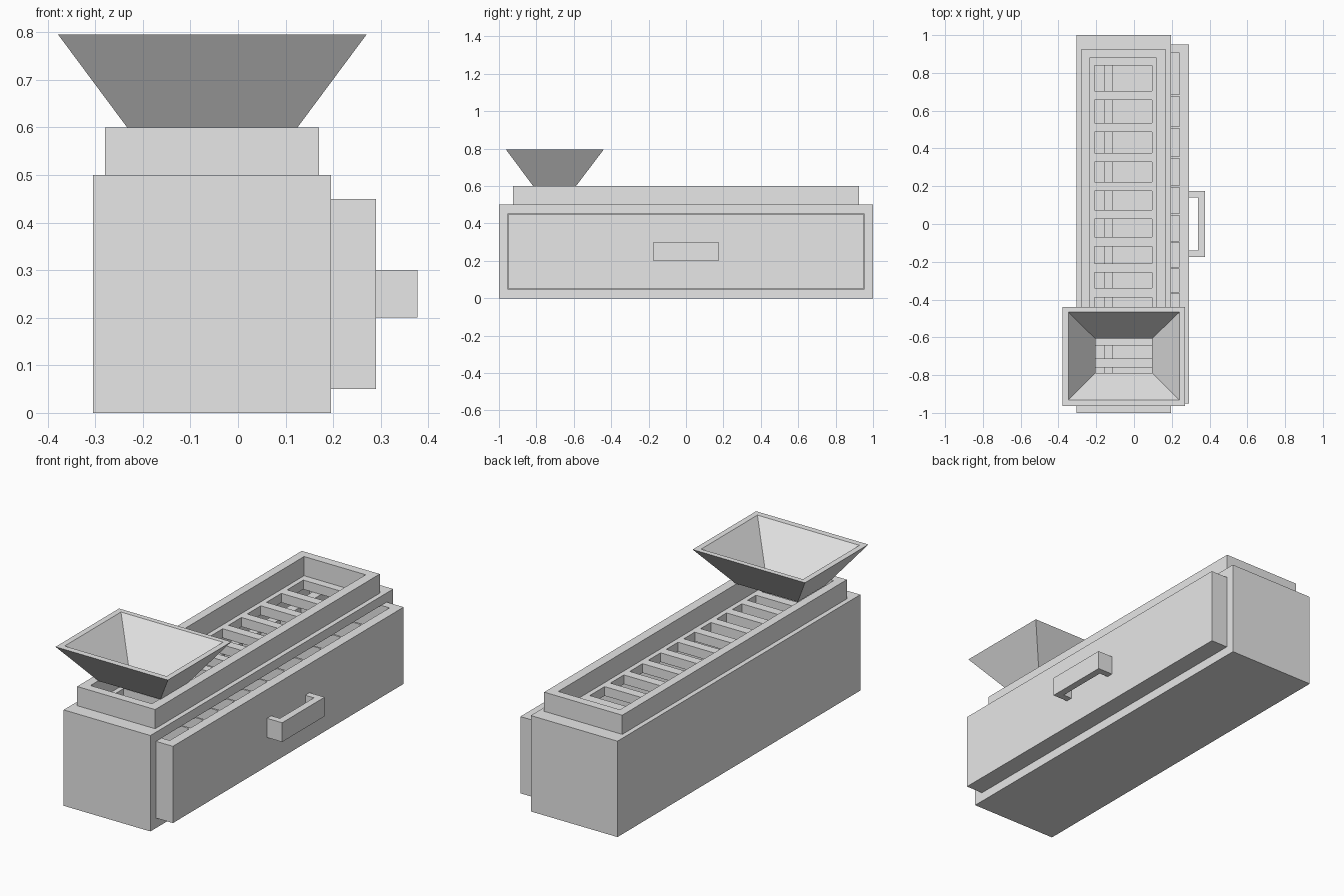
import bpy
import bmesh

if "Cube" in bpy.data.objects:
    bpy.data.objects.remove(bpy.data.objects["Cube"], do_unlink=True)

grey = bpy.data.materials.new("plain_grey")
grey.use_nodes = True
grey.diffuse_color = (0.8, 0.8, 0.8, 1)
grey.node_tree.nodes["Principled BSDF"].inputs["Base Color"].default_value = (0.8, 0.8, 0.8, 1)


def finish(name, bm):
    bmesh.ops.recalc_face_normals(bm, faces=bm.faces[:])
    mesh = bpy.data.meshes.new(name)
    bm.to_mesh(mesh)
    bm.free()
    mesh.materials.append(grey)
    obj = bpy.data.objects.new(name, mesh)
    bpy.context.collection.objects.link(obj)
    return obj


def boxes(name, spans):
    """One object of boxes, each given as x, y and z ranges."""
    bm = bmesh.new()
    for span in spans:
        for v in bmesh.ops.create_cube(bm, size=1)["verts"]:
            v.co = [lo + (c + 0.5) * (hi - lo) for c, (lo, hi) in zip(v.co, span)]
    return finish(name, bm)


def cut(obj, spans):
    """Subtract boxes from an object."""
    cutter = boxes("cutter", spans)
    cutter.hide_render = True
    mod = obj.modifiers.new("cut", "BOOLEAN")
    mod.operation, mod.solver, mod.object = "DIFFERENCE", "EXACT", cutter
    bpy.context.view_layer.objects.active = obj
    bpy.ops.object.modifier_apply(modifier=mod.name)
    bpy.data.objects.remove(cutter, do_unlink=True)


# Grading slots narrow towards the front; dividers sit under the bars
widths = [.133, .122, .111, .106, .1, .096, .09, .084, .082, .077, .069, .065]
bar = 0.048
slots, divider_ys = [], []
y = 0.838
for width in widths:
    slots.append((y - width, y))
    y -= width + bar
    divider_ys.append(y + bar / 2)
divider_ys.pop()

# Hollow housing, open on its left side for the drawer
housing = boxes("housing", [((-.305, .195), (-1, 1), (0, .5))])
cut(housing, [((-.255, .3), (-.952, .952), (.048, .452))])
cut(housing, [((-.21, .095), s, (.4, .6)) for s in slots])

# Raised rim around the slotted top
rim = boxes("tray_rim", [((-.28, .17), (-.925, .925), (.5, .6))])
cut(rim, [((-.235, .12), (-.88, .88), (.4, .7))])

# Partly opened drawer with compartments
drawer = boxes("drawer", [((-.16, .29), (-.95, .95), (.05, .45))])
cut(drawer, [((-.11, .24), (-.905, .905), (.1, .6))])
boxes("drawer_dividers", [((-.11, .24), (d - .005, d + .005), (.1, .449))
                          for d in divider_ys])

# Drawer handle
handle = boxes("drawer_handle", [((.29, .377), (-.175, .175), (.2, .3))])
cut(handle, [((.2, .34), (-.14, .14), (.1, .4))])

# Hopper: outer and inner rectangles joined into a thin funnel
bm = bmesh.new()
rings = []
for x0, x1, y0, y1, z in [(-.233, .125, -.817, -.588, .6), (-.378, .27, -.963, -.44, .795),
                          (-.348, .24, -.931, -.467, .795), (-.205, .095, -.788, -.607, .6)]:
    rings.append([bm.verts.new((px, py, z))
                  for px, py in ((x0, y0), (x1, y0), (x1, y1), (x0, y1))])
for a, b in zip(rings, rings[1:] + rings[:1]):
    for i in range(4):
        j = (i + 1) % 4
        bm.faces.new((a[i], a[j], b[j], b[i]))
finish("hopper", bm)
